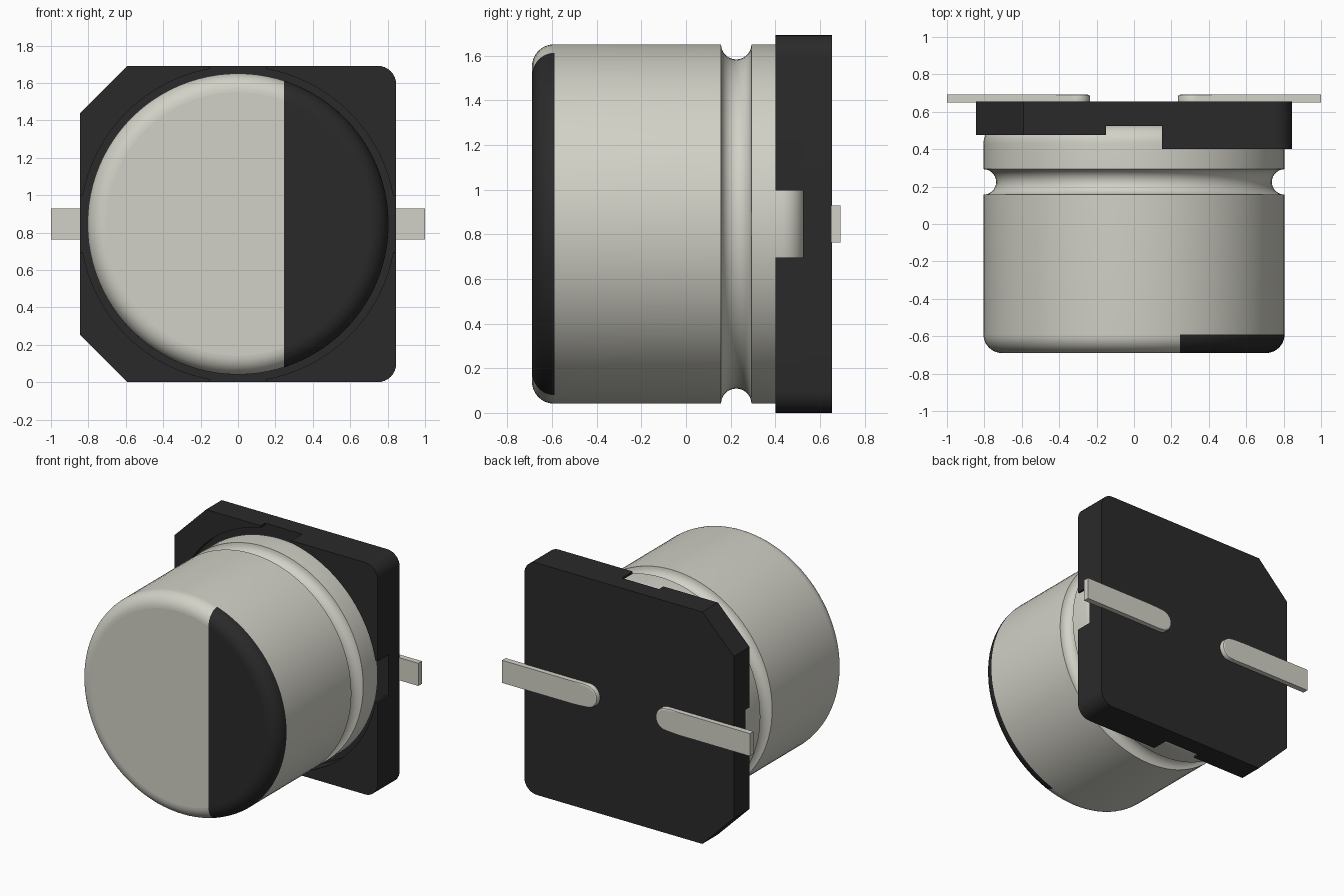
import bpy, bmesh, math
from mathutils import Vector

if "Cube" in bpy.data.objects:
    bpy.data.objects.remove(bpy.data.objects["Cube"])

CZ = 0.846          # height of the can axis
R_CAN = 0.805
HALF = 0.846        # half width of the base
Y_BACK = 0.655


def material(name, rgb):
    m = bpy.data.materials.new(name)
    m.diffuse_color = (*rgb, 1)
    m.use_nodes = True
    m.node_tree.nodes["Principled BSDF"].inputs["Base Color"].default_value = m.diffuse_color
    return m


METAL = material("warm_metal", (0.645, 0.638, 0.571))
BLACK = material("black_plastic", (0.023, 0.023, 0.023))


def finish(name, bm, mats, angle=30):
    bmesh.ops.recalc_face_normals(bm, faces=bm.faces)
    me = bpy.data.meshes.new(name)
    bm.to_mesh(me)
    bm.free()
    ob = bpy.data.objects.new(name, me)
    bpy.context.collection.objects.link(ob)
    for m in mats:
        me.materials.append(m)
    bpy.ops.object.select_all(action='DESELECT')
    ob.select_set(True)
    bpy.context.view_layer.objects.active = ob
    bpy.ops.object.shade_smooth_by_angle(angle=math.radians(angle))
    for p in me.polygons:              # large end faces stay flat
        if abs(p.normal.y) > 0.999:
            p.use_smooth = False
    return ob


def prism(bm, pts, y0, y1):
    """Extrude an outline of (x, height above axis) points along y."""
    f = bm.faces.new([bm.verts.new((x, y0, z + CZ)) for x, z in pts])
    r = bmesh.ops.extrude_face_region(bm, geom=[f])
    vs = [v for v in r["geom"] if isinstance(v, bmesh.types.BMVert)]
    bmesh.ops.translate(bm, verts=vs, vec=(0, y1 - y0, 0))


def arc(cx, cy, r, a0, a1, n):
    return [(cx + r * math.cos(math.radians(a0 + (a1 - a0) * i / n)),
             cy + r * math.sin(math.radians(a0 + (a1 - a0) * i / n)))
            for i in range(n + 1)]


# Can: lathe profile (radius, y) with rounded rims and a crimp groove
F = 0.1
profile = arc(R_CAN - F, -0.69 + F, F, -90, 0, 10)
profile += arc(R_CAN, 0.225, 0.068, 270, 90, 14)
profile += arc(R_CAN - F, 0.53 - F, F, 0, 90, 8)
N = 96
bm = bmesh.new()
rings = [[bm.verts.new((r * math.cos(2 * math.pi * i / N), y,
                        CZ + r * math.sin(2 * math.pi * i / N)))
          for i in range(N)] for r, y in profile]
for a, b in zip(rings, rings[1:]):
    for i in range(N):
        j = (i + 1) % N
        bm.faces.new((a[i], a[j], b[j], b[i]))
bm.faces.new(rings[0])
bm.faces.new(rings[-1])

# Polarity mark: cut the rounded front end and colour one side
X_MARK = 0.245
front = [f for f in bm.faces if f.calc_center_median().y < -0.59]
geom = set(front)
for f in front:
    geom.update(f.edges)
    geom.update(f.verts)
bmesh.ops.bisect_plane(bm, geom=list(geom), dist=1e-5,
                       plane_co=(X_MARK, 0, 0), plane_no=(1, 0, 0))
for f in bm.faces:
    c = f.calc_center_median()
    f.material_index = int(c.y < -0.59 and c.x > X_MARK)
finish("can", bm, [METAL, BLACK])


# Base: back plate plus four corner blocks around the can
def corner(sx):
    """Outer corner in the first quadrant: chamfered left, rounded right."""
    if sx < 0:
        return [(HALF, 0.59), (0.59, HALF)]
    return arc(HALF - F, HALF - F, F, 0, 90, 8)


outline = []
for sx, sz in ((1, 1), (-1, 1), (-1, -1), (1, -1)):
    pts = [(x * sx, z * sz) for x, z in corner(sx)]
    outline += pts if sx * sz > 0 else pts[::-1]
bm = bmesh.new()
prism(bm, outline, 0.525, Y_BACK)
finish("base_plate", bm, [BLACK])

GAP = 0.15
R_IN = 0.843
a = math.degrees(math.asin(GAP / R_IN))
for sx, side, y0 in ((-1, "left", 0.475), (1, "right", 0.40)):
    for sz, level in ((-1, "lower"), (1, "upper")):
        pts = [(HALF, GAP)] + corner(sx) + [(GAP, HALF)]
        pts += arc(0, 0, R_IN, 90 - a, a, 18)
        bm = bmesh.new()
        prism(bm, [(x * sx, z * sz) for x, z in pts], y0, 0.525)
        finish(f"base_block_{level}_{side}", bm, [BLACK])

# Terminals: flat strips with a rounded inner end
W = 0.0825
for sx, side in ((-1, "left"), (1, "right")):
    pts = [(1.0, -W), (1.0, W)] + arc(0.235 + W, 0, W, 90, 270, 16)
    bm = bmesh.new()
    prism(bm, [(x * sx, z) for x, z in pts], Y_BACK - 0.005, 0.692)
    edges = [e for e in bm.edges
             if all(v.co.y > 0.69 and abs(v.co.x) < 0.235 + W + 0.001 for v in e.verts)]
    bmesh.ops.bevel(bm, geom=edges, offset=0.012, segments=2,
                    profile=0.5, affect='EDGES')
    finish(f"terminal_{side}", bm, [METAL])
